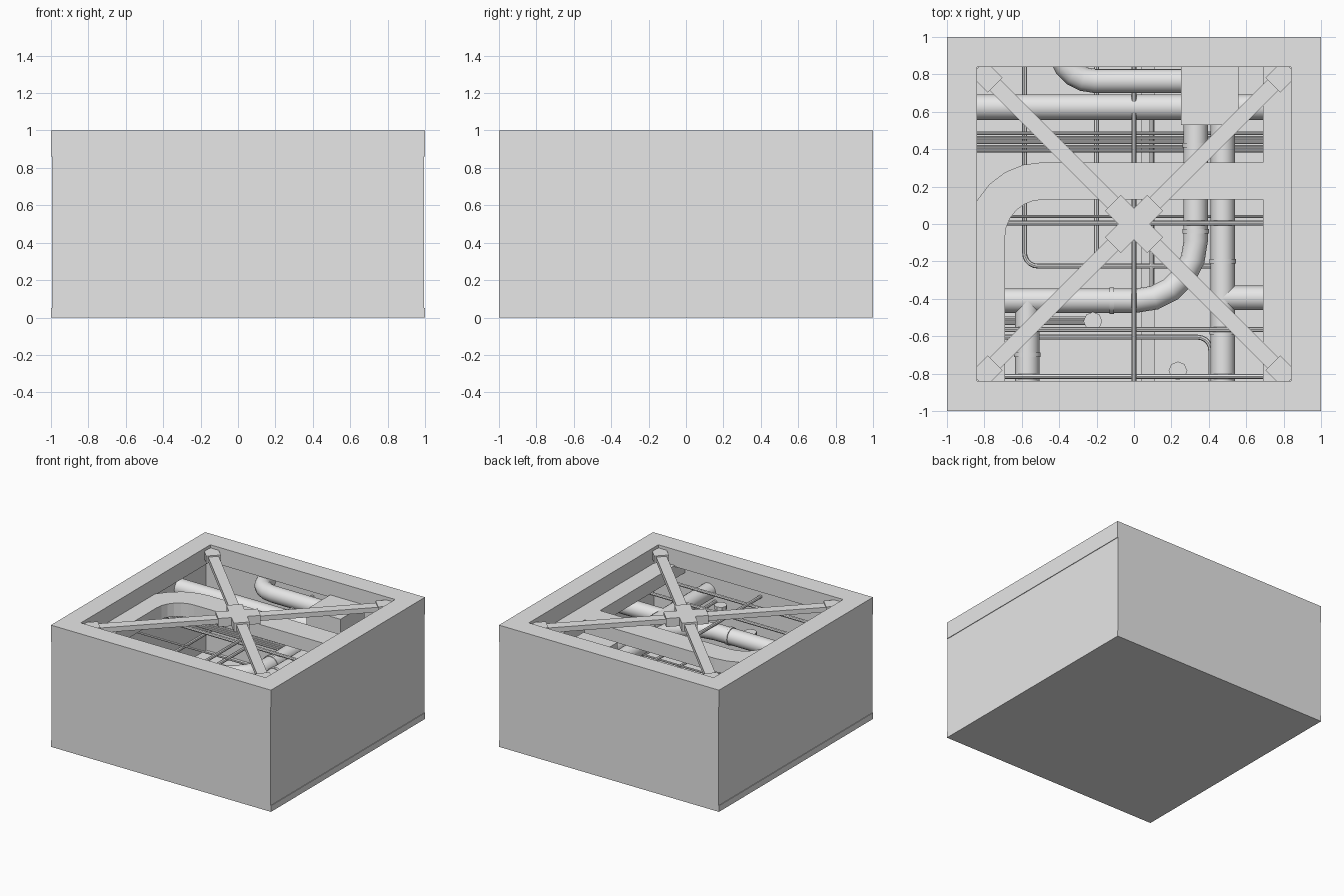
import bpy, bmesh, math
from mathutils import Vector, Matrix

old = bpy.data.objects.get("Cube")
if old:
    bpy.data.objects.remove(old, do_unlink=True)

grey = bpy.data.materials.new("plain_grey")
grey.use_nodes = True
grey.diffuse_color = (0.8, 0.8, 0.8, 1)
grey.node_tree.nodes["Principled BSDF"].inputs["Base Color"].default_value = (0.8, 0.8, 0.8, 1)


def add_mesh(name, bm, smooth=False):
    bmesh.ops.recalc_face_normals(bm, faces=bm.faces)
    me = bpy.data.meshes.new(name)
    bm.to_mesh(me)
    bm.free()
    me.materials.append(grey)
    ob = bpy.data.objects.new(name, me)
    bpy.context.collection.objects.link(ob)
    if smooth:
        bpy.ops.object.select_all(action='DESELECT')
        bpy.context.view_layer.objects.active = ob
        ob.select_set(True)
        bpy.ops.object.shade_smooth_by_angle(angle=math.radians(35))
    return ob


def box(name, x, y, z, turn=0):
    bm = bmesh.new()
    size = Vector((x[1] - x[0], y[1] - y[0], z[1] - z[0]))
    mid = Vector((sum(x), sum(y), sum(z))) / 2
    m = Matrix.Rotation(turn, 4, 'Z') @ Matrix.Translation(mid) @ Matrix.Diagonal((*size, 1))
    bmesh.ops.create_cube(bm, size=1, matrix=m)
    return add_mesh(name, bm)


def prism(name, outline, z0, z1):
    bm = bmesh.new()
    face = bm.faces.new([bm.verts.new((x, y, z0)) for x, y in outline])
    res = bmesh.ops.extrude_face_region(bm, geom=[face])
    top = [v for v in res["geom"] if isinstance(v, bmesh.types.BMVert)]
    bmesh.ops.translate(bm, verts=top, vec=(0, 0, z1 - z0))
    return add_mesh(name, bm)


def arc(cx, cy, r, a0, a1, n=6):
    angles = [math.radians(a0 + (a1 - a0) * i / n) for i in range(n + 1)]
    return [(cx + r * math.cos(a), cy + r * math.sin(a)) for a in angles]


def rounded(points, bend, n=5):
    """Replace each inner corner of a path with a curved bend."""
    pts = [Vector(p) for p in points]
    out = [pts[0]]
    for a, b, c in zip(pts, pts[1:], pts[2:]):
        p, q = b + (a - b).normalized() * bend, b + (c - b).normalized() * bend
        centre = p + q - b
        for i in range(n + 1):
            t = i / n * math.pi / 2
            out.append(centre + (p - centre) * math.cos(t) + (q - centre) * math.sin(t))
    return out + [pts[-1]]


def pipe(name, points, r, z, bend=0.0, sides=16):
    """Sweep a circle along a level path."""
    path = rounded(points, bend) if len(points) > 2 else [Vector(p) for p in points]
    bm = bmesh.new()
    rings = []
    for i, p in enumerate(path):
        d = (path[min(i + 1, len(path) - 1)] - path[max(i - 1, 0)]).normalized()
        side = Vector((-d.y, d.x))
        ring = []
        for k in range(sides):
            a = 2 * math.pi * k / sides
            q = p + side * (r * math.cos(a))
            ring.append(bm.verts.new((q.x, q.y, z + r * math.sin(a))))
        rings.append(ring)
    for a, b in zip(rings, rings[1:]):
        for k in range(sides):
            j = (k + 1) % sides
            bm.faces.new((a[k], a[j], b[j], b[k]))
    bm.faces.new(rings[0])
    bm.faces.new(rings[-1])
    return add_mesh(name, bm, smooth=True)


def collar(name, x, y, r, z, along):
    d = Vector((0.012, 0)) if along == 'x' else Vector((0, 0.012))
    c = Vector((x, y))
    pipe(name, [c - d, c + d], r, z)


# Open crate: floor slab, walls and top frame
box("floor_slab", (-1, 1), (-1, 1), (0, 0.05))
for s, side in ((-1, "right"), (1, "left")):
    box(side + "_wall", sorted((s * 0.97, s * 0.995)), (-0.99, 0.99), (0.05, 0.9))
    box(side + "_frame_beam", sorted((s * 0.84, s)), (-1, 1), (0.86, 1))
for s, side in ((-1, "front"), (1, "back")):
    box(side + "_wall", (-0.995, 0.995), sorted((s * 0.97, s)), (0.05, 0.9))
    box(side + "_frame_beam", (-0.84, 0.84), sorted((s * 0.84, s)), (0.86, 1))

# Diagonal cross brace with hub and corner plates
for i in range(4):
    turn = math.radians(45 + 90 * i)
    box("brace_arm", (0, 1.17), (-0.04, 0.04), (0.925, 0.965), turn)
    box("brace_corner_plate", (1.05, 1.18), (-0.055, 0.055), (0.915, 0.975), turn)
    box("brace_hub_plate", (0, 0.16), (-0.06, 0.06), (0.91, 0.98), turn)

# Rectangular air ducts and junction box
DUCT = (0.76, 0.87)
outer = arc(-0.49, -0.07, 0.4, 90, 180)
inner = arc(-0.49, -0.07, 0.2, 180, 90)
prism("curved_duct", [(0.69, 0.33)] + outer + [(-0.89, -0.97), (-0.69, -0.97)] + inner + [(0.69, 0.13)], *DUCT)
box("straight_duct", (0.69, 0.89), (-0.97, 0.97), DUCT)
box("junction_box", (0.25, 0.56), (0.53, 0.84), (0.6, 0.88))

# Large pipes
R, Z = 0.065, 0.67
pipe("back_main_pipe", [(-0.97, 0.625), (0.97, 0.625)], 0.068, Z + 0.03)
pipe("elbow_pipe", [(0.3, 0.765), (-0.4, 0.765), (-0.4, 0.97)], R, 0.79, 0.19)
pipe("bent_main_pipe", [(0.33, 0.6), (0.33, -0.41), (-0.97, -0.41)], R, Z, 0.32)
pipe("long_main_pipe", [(0.475, 0.6), (0.475, -0.97)], R, Z)
pipe("left_branch_pipe", [(0.475, -0.395), (0.97, -0.395)], R, Z)
pipe("front_branch_pipe", [(-0.57, -0.41), (-0.57, -0.97)], R, Z)
for x, y, along in ((0.33, -0.04, 'y'), (-0.12, -0.41, 'x'), (0.475, -0.2, 'y'),
                    (0.475, -0.58, 'y'), (-0.57, -0.7, 'y'), (0.33, 0.42, 'y')):
    collar("pipe_collar", x, y, R + 0.006, Z, along)

# Rack of thin conduits
for i in range(5):
    y = 0.39 + 0.024 * i
    pipe("conduit", [(-0.97, y), (0.97, y)], 0.009, 0.56, sides=8)

# Slim support rods
pipe("middle_rod", [(0, -0.97), (0, 0.97)], 0.013, 0.75, sides=8)
for y in (0.005, -0.565, -0.815):
    pipe("cross_rod", [(-0.97, y), (0.97, y)], 0.013, 0.74, sides=8)
pipe("thin_cross_rod", [(-0.97, 0.04), (0.97, 0.04)], 0.008, 0.56, sides=8)

# Small water lines with bends
pipe("bent_line", [(-0.585, 0.97), (-0.585, -0.225), (0.45, -0.225)], 0.013, 0.5, 0.07, 8)
pipe("back_line", [(-0.2, 0.97), (-0.2, -0.225)], 0.014, 0.5, sides=8)
pipe("inner_line", [(0.095, 0.6), (0.095, -0.4)], 0.012, 0.5, sides=8)
pipe("front_line", [(-0.97, -0.605), (0.41, -0.605), (0.41, -0.97)], 0.013, 0.6, 0.07, 8)
for y in (-0.505, -0.53):
    pipe("valve_line", [(-0.97, y), (-0.22, y)], 0.01, 0.6, sides=8)

# Valves
for x, y in ((-0.22, -0.52), (0.235, -0.785)):
    prism("valve_wheel", arc(x, y, 0.05, 0, 315, 7), 0.66, 0.69)
    prism("valve_stem", arc(x, y, 0.025, 0, 315, 7), 0.58, 0.67)

# Sloped gutter edge on the floor
gutter = box("floor_gutter", (0.04, 0.11), (-0.97, 0.97), (0.05, 0.07))
for v in gutter.data.vertices:
    if v.co.x > 0.1 and v.co.z > 0.06:
        v.co.z = 0.11
